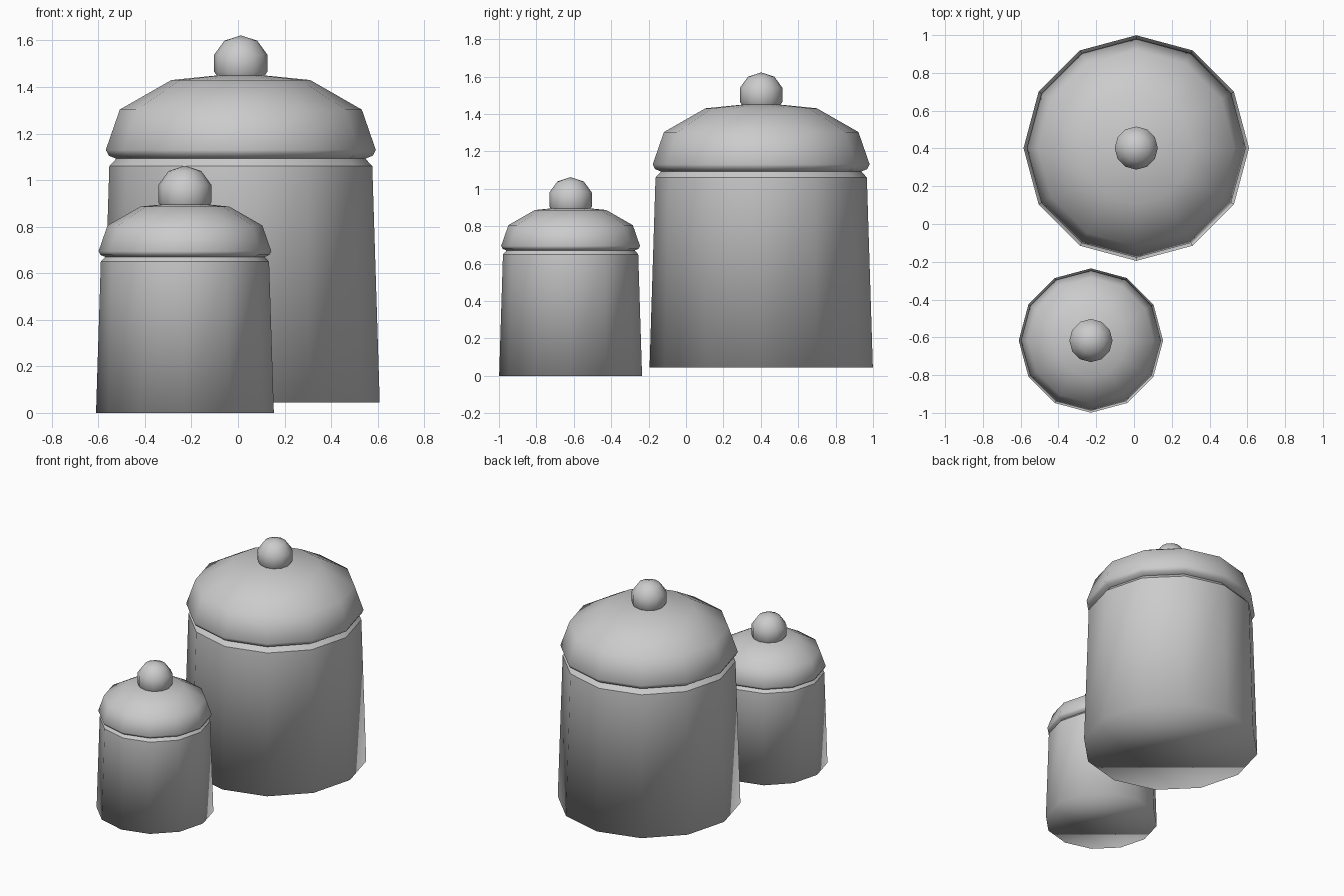
import bpy, bmesh
from math import cos, sin, pi

cube = bpy.data.objects.get("Cube")
if cube:
    bpy.data.objects.remove(cube, do_unlink=True)

SIDES = 12
grey = bpy.data.materials.new("plain grey")
grey.use_nodes = True
grey.diffuse_color = (0.6, 0.6, 0.6, 1)
grey.node_tree.nodes["Principled BSDF"].inputs["Base Color"].default_value = (0.6, 0.6, 0.6, 1)


def lathe(name, profile, location, scale=1.0, sharp_rings=()):
    """Turn a bottom-to-top (radius, height) profile; open ends are capped."""
    bm = bmesh.new()
    rings = []
    for r, z in profile:
        if r == 0:
            rings.append([bm.verts.new((0, 0, z * scale))] * SIDES)
        else:
            angles = [2 * pi * i / SIDES for i in range(SIDES)]
            rings.append([bm.verts.new((r * scale * cos(a), r * scale * sin(a), z * scale))
                          for a in angles])
    for low, high in zip(rings, rings[1:]):
        for i in range(SIDES):
            j = (i + 1) % SIDES
            corners = dict.fromkeys((low[i], low[j], high[j], high[i]))
            bm.faces.new(list(corners))
    if profile[0][0]:
        bm.faces.new(rings[0][::-1])
    if profile[-1][0]:
        bm.faces.new(rings[-1])
    for f in bm.faces:
        f.smooth = True
    # Crisp rims
    for k in sharp_rings:
        for i in range(SIDES):
            bm.edges.get((rings[k][i], rings[k][(i + 1) % SIDES])).smooth = False
    mesh = bpy.data.meshes.new(name)
    bm.to_mesh(mesh)
    bm.free()
    mesh.materials.append(grey)
    obj = bpy.data.objects.new(name, mesh)
    obj.location = location
    bpy.context.collection.objects.link(obj)
    return obj


# Heights are measured from the underside of the jar
BODY = [(0.597, 0), (0.565, 1.015), (0.54, 1.042), (0.53, 1.055)]
LID = [(0.535, 1.047), (0.567, 1.06), (0.58, 1.085), (0.52, 1.258), (0.298, 1.385), (0, 1.415)]
KNOB_RADIUS = 0.12
KNOB = [(KNOB_RADIUS * sin(pi * k / 5) if 0 < k < 5 else 0, -KNOB_RADIUS * cos(pi * k / 5))
        for k in range(6)]


def jar(prefix, x, y, z, scale, knob_z):
    lathe(prefix + "_jar_body", BODY, (x, y, z), scale, sharp_rings=(1, 2))
    lathe(prefix + "_jar_lid", LID, (x, y, z), scale, sharp_rings=(0,))
    lathe(prefix + "_jar_knob", KNOB, (x, y, knob_z))


jar("large", 0.012, 0.402, 0.045, 1.0, 1.502)
jar("small", -0.228, -0.617, 0.0, 0.64, 0.942)
